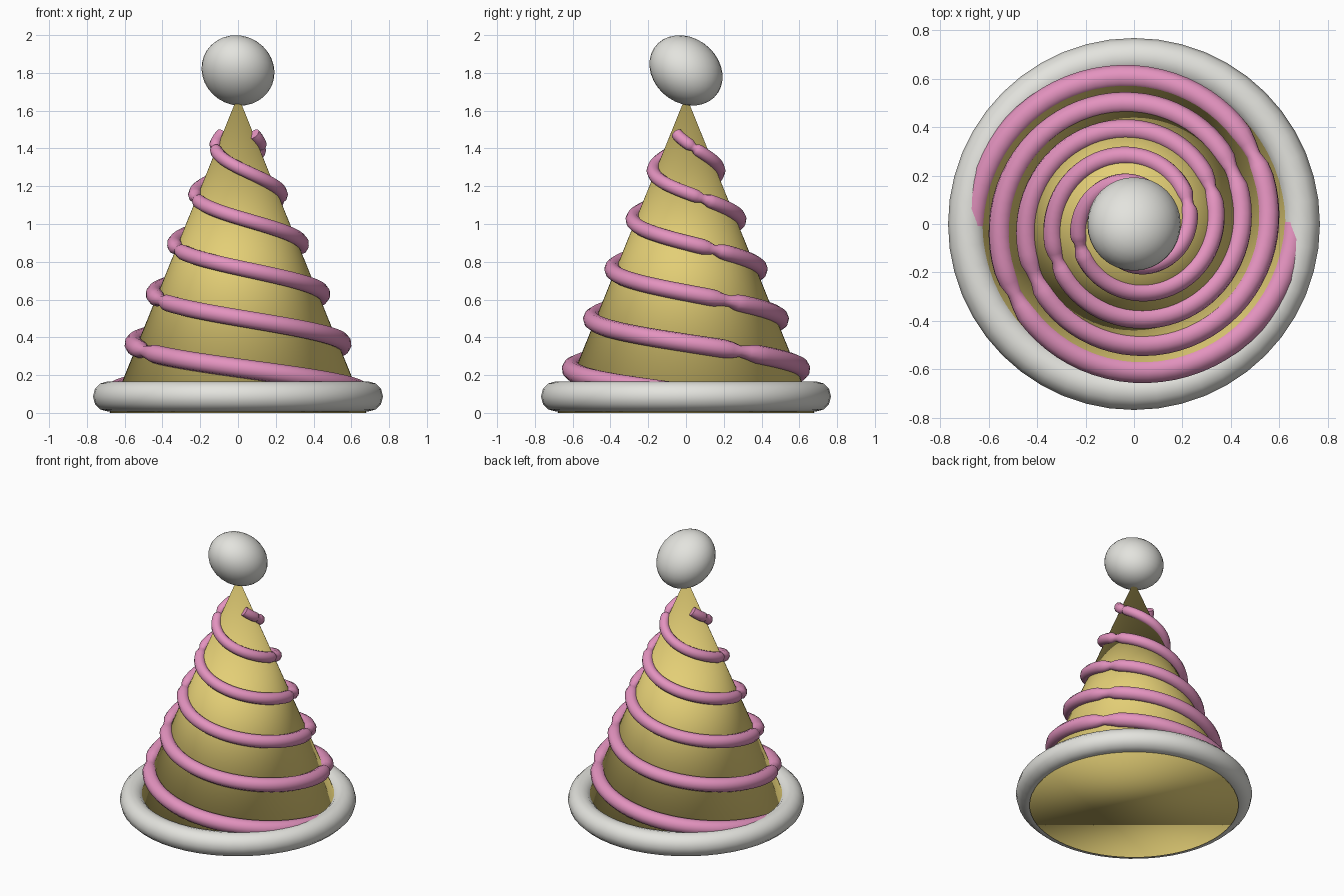
import bpy
from math import sin, cos, pi, exp, radians

cube = bpy.data.objects.get("Cube")
if cube:
    bpy.data.objects.remove(cube, do_unlink=True)


def material(name, rgb):
    m = bpy.data.materials.new(name)
    m.use_nodes = True
    m.diffuse_color = (*rgb, 1)
    m.node_tree.nodes["Principled BSDF"].inputs["Base Color"].default_value = (*rgb, 1)
    return m


GOLD = material("gold", (0.77, 0.62, 0.18))
PINK = material("pink", (0.77, 0.29, 0.52))
WHITE = material("soft white", (0.77, 0.77, 0.73))

BASE_R, APEX = 0.68, 1.68


def finish(name, mat):
    ob = bpy.context.object
    ob.name = ob.data.name = name
    ob.data.materials.clear()
    ob.data.materials.append(mat)
    bpy.ops.object.shade_smooth()
    return ob


# Hat cone with a closed, softly shaded base
bpy.ops.mesh.primitive_cone_add(vertices=64, radius1=BASE_R, radius2=0, depth=APEX,
                                location=(0, 0, APEX / 2))
finish("hat_cone", GOLD)

# Rolled brim
bpy.ops.mesh.primitive_torus_add(major_radius=0.688, minor_radius=0.08, major_segments=48,
                                 minor_segments=12, location=(0, 0, 0.087))
finish("brim", WHITE)

# Slightly leaning pompom, squashed below
bpy.ops.mesh.primitive_uv_sphere_add(segments=32, ring_count=16, radius=0.193)
pompom = finish("pompom", WHITE)
for v in pompom.data.vertices:
    x, y, z = v.co
    v.co = (x - 0.03 * z, y - 0.09 * z, max(0.96 * z - 0.03 * x - 0.09 * y, -0.187 - 0.1 * y))
pompom.location.z = 1.813


# Two tapering cords wound around the cone, pinched once every half turn
def cord(name, start):
    turns, per_turn = 2.585, 72
    count = int(turns * per_turn) + 1
    curve = bpy.data.curves.new(name, "CURVE")
    curve.dimensions = "3D"
    curve.bevel_depth = 1
    curve.bevel_resolution = 3
    curve.use_fill_caps = True
    path = curve.splines.new("POLY")
    path.points.add(count - 1)
    for i, p in enumerate(path.points):
        t = 2 * pi * i / per_turn
        z = 0.105 + 0.2655 * t / pi
        f = i / (count - 1)
        r = BASE_R * (1 - z / APEX) + 0.023 - 0.008 * f
        p.co = (r * cos(start - t), r * sin(start - t), z, 1)
        pinch = sum(exp(-((t - radians(149 + 183 * k)) / radians(5)) ** 2) for k in range(5))
        p.radius = (0.053 - 0.021 * f) * (1 - 0.4 * pinch)
    ob = bpy.data.objects.new(name, curve)
    bpy.context.collection.objects.link(ob)
    bpy.ops.object.select_all(action="DESELECT")
    ob.select_set(True)
    bpy.context.view_layer.objects.active = ob
    bpy.ops.object.convert(target="MESH")
    finish(name, PINK)
    bpy.ops.object.shade_smooth_by_angle(angle=radians(50))


cord("left_cord", 0)
cord("right_cord", pi)
